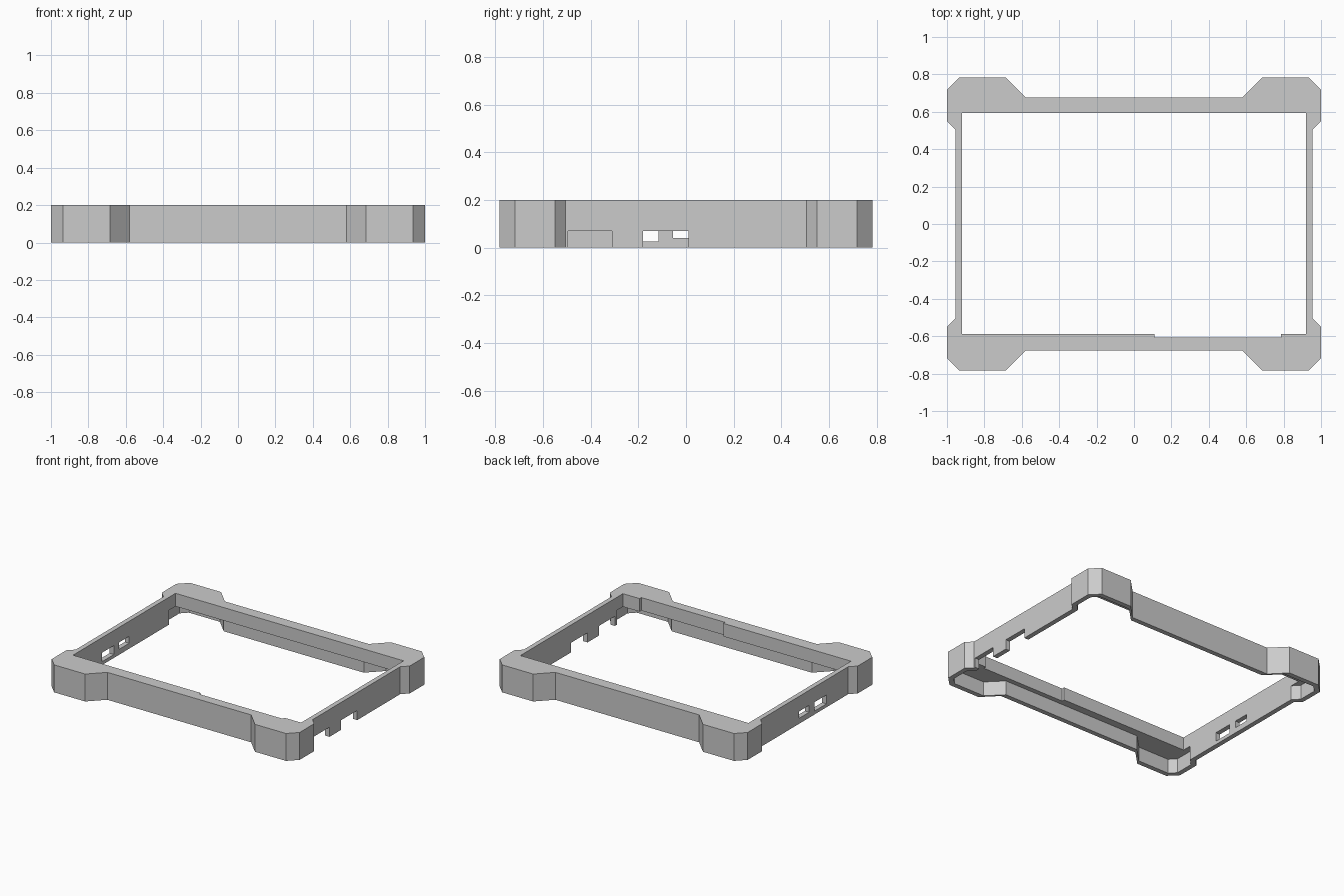
import bpy
import bmesh

default = bpy.data.objects.get("Cube")
if default:
    bpy.data.objects.remove(default, do_unlink=True)

grey = bpy.data.materials.new("light grey plastic")
grey.use_nodes = True
colour = (0.6, 0.6, 0.6, 1)
grey.diffuse_color = colour
grey.node_tree.nodes["Principled BSDF"].inputs["Base Color"].default_value = colour


def prism(name, points, z0, z1):
    """Extrude a flat outline upward into a solid."""
    bm = bmesh.new()
    base = bm.faces.new([bm.verts.new((x, y, z0)) for x, y in points])
    top = bmesh.ops.extrude_face_region(bm, geom=[base])["geom"]
    verts = [v for v in top if isinstance(v, bmesh.types.BMVert)]
    bmesh.ops.translate(bm, vec=(0, 0, z1 - z0), verts=verts)
    bmesh.ops.recalc_face_normals(bm, faces=bm.faces)
    mesh = bpy.data.meshes.new(name)
    bm.to_mesh(mesh)
    bm.free()
    mesh.materials.append(grey)
    obj = bpy.data.objects.new(name, mesh)
    bpy.context.collection.objects.link(obj)
    return obj


def four_way(quarter):
    """Mirror a quarter outline across both axes."""
    half = quarter + [(x, -y) for x, y in reversed(quarter)]
    return half + [(-x, -y) for x, y in half]


def rect(x0, x1, y0, y1):
    return [(x0, y0), (x1, y0), (x1, y1), (x0, y1)]


# Outer body with bumper corners
outer = [(0.58, 0.677), (0.685, 0.783), (0.935, 0.783),
         (1, 0.718), (1, 0.55), (0.955, 0.505)]
frame = prism("bumper_frame", four_way(outer), 0, 0.2)

# Hollow underside, leaving a thin wall
inner = [(0.565, 0.642), (0.67, 0.748), (0.92, 0.748),
         (0.965, 0.703), (0.965, 0.565), (0.92, 0.52)]
cutters = [
    prism("underside_cutter", four_way(inner), -0.1, 0.105),
    prism("opening_cutter", rect(-0.92, 0.92, -0.587, 0.594), -0.2, 0.3),
    prism("front_recess_cutter", rect(0.11, 0.785, -0.607, -0.4), -0.3, 0.4),
]

# Cable notches in the left wall
for y0, y1 in ((-0.495, -0.31), (-0.18, 0.01)):
    cutters.append(prism("notch_cutter", rect(0.85, 1.1, y0, y1), -0.15, 0.07))

# Port windows in the right wall
for y0, y1, z0 in ((-0.255, -0.115, 0.025), (-0.055, 0.06, 0.04)):
    cutters.append(prism("port_cutter", rect(-1.1, -0.85, y0, y1), z0, 0.09))

for cutter in cutters:
    cutter.hide_render = True
    cutter.hide_viewport = True
    cutter.display_type = "WIRE"
    mod = frame.modifiers.new(cutter.name, "BOOLEAN")
    mod.operation = "DIFFERENCE"
    mod.solver = "EXACT"
    mod.object = cutter
